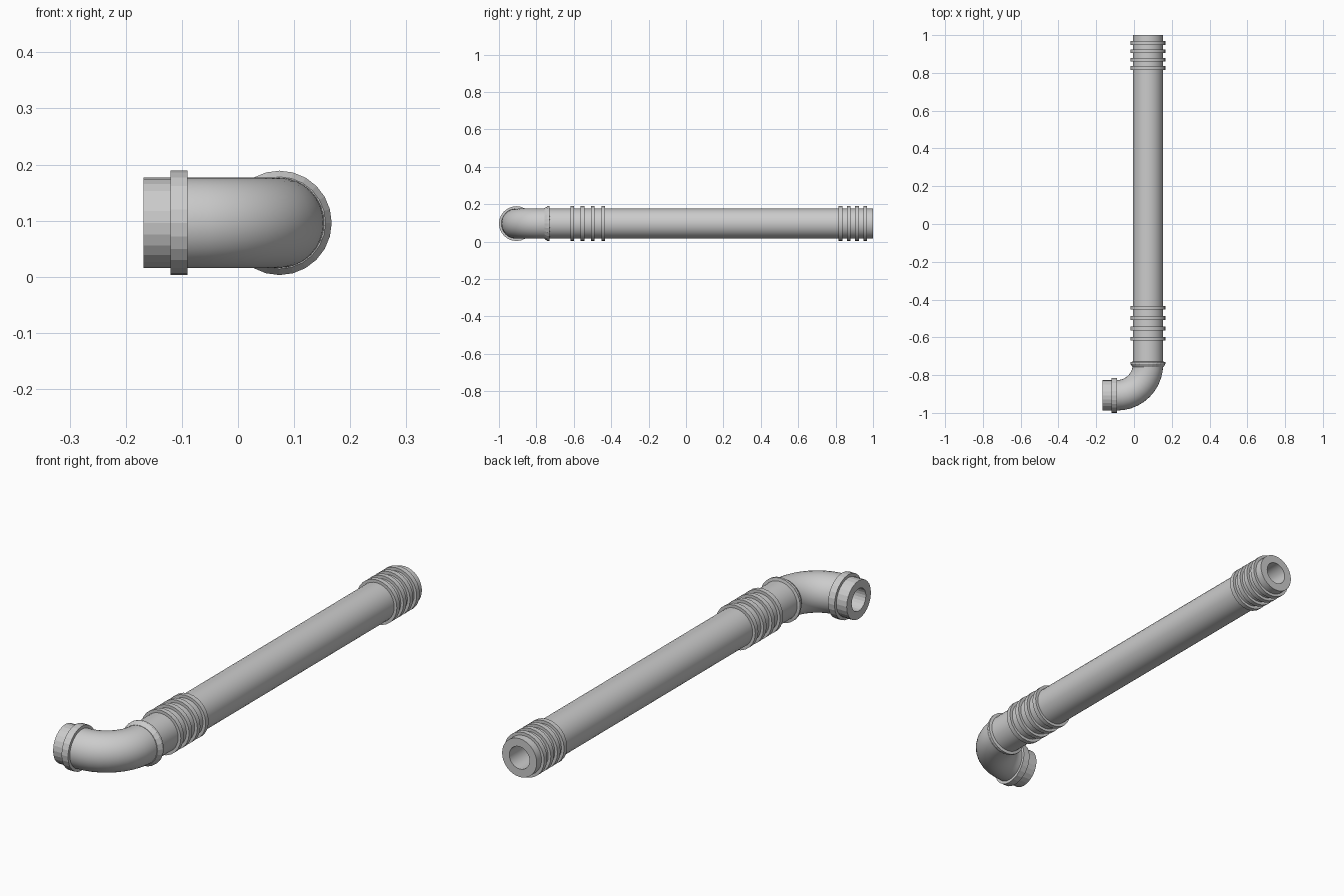
import bpy, bmesh
from math import sin, cos, pi, radians

if "Cube" in bpy.data.objects:
    bpy.data.objects.remove(bpy.data.objects["Cube"])

PX, EY, Z = 0.074, -0.907, 0.096      # main pipe x, outlet y, axis height
BEND = 0.164                          # elbow centreline radius
CX, CY = PX - BEND, EY + BEND         # elbow centre
R, HOLE, RIB = 0.0805, 0.047, 0.093


def sweep(name, stations, sides=24, smooth=True):
    """Closed loop of circular sections: (x, y, turn angle, radius)."""
    bm = bmesh.new()
    rings = []
    for x, y, a, r in stations:
        rings.append([bm.verts.new((x + r * cos(t) * cos(a),
                                    y + r * cos(t) * sin(a),
                                    Z + r * sin(t)))
                      for t in (2 * pi * i / sides for i in range(sides))])
    for k, ring in enumerate(rings):
        nxt = rings[(k + 1) % len(rings)]
        for i in range(sides):
            j = (i + 1) % sides
            bm.faces.new((ring[i], ring[j], nxt[j], nxt[i]))
    bmesh.ops.recalc_face_normals(bm, faces=bm.faces)
    mesh = bpy.data.meshes.new(name)
    bm.to_mesh(mesh)
    bm.free()
    ob = bpy.data.objects.new(name, mesh)
    bpy.context.collection.objects.link(ob)
    if smooth:
        bpy.ops.object.select_all(action='DESELECT')
        bpy.context.view_layer.objects.active = ob
        ob.select_set(True)
        bpy.ops.object.shade_smooth_by_angle(angle=radians(35))
    return ob


def along_y(name, profile, **kw):
    return sweep(name, [(PX, y, 0, r) for y, r in profile], **kw)


def along_x(name, profile, **kw):
    return sweep(name, [(x, EY, -pi / 2, r) for x, r in profile], **kw)


def band(a, b, outer, inner):
    return [(a, inner), (a, outer), (b, outer), (b, inner)]


# long straight pipe
along_y("main_pipe", band(CY, 1.0, R, HOLE), sides=32)

# quarter-turn elbow, outer wall forward and bore back
angles = [-pi / 2 + pi / 2 * i / 10 for i in range(11)]
path = [(CX + BEND * cos(a), CY + BEND * sin(a), a) for a in angles]
sweep("elbow", [p + (R,) for p in path] + [p + (HOLE,) for p in reversed(path)], sides=32)

# flared collar where the elbow meets the pipe
along_y("elbow_collar", [(-0.757, 0.078), (-0.757, 0.082), (-0.740, RIB),
                         (-0.731, RIB), (-0.728, 0.078)], smooth=False)

# short outlet and its flange
along_x("outlet", band(-0.168, CX, R, HOLE), smooth=False)
along_x("outlet_flange", band(-0.120, CX, RIB, 0.078), smooth=False)

# ribs in two groups of four
for group, start, step in (("elbow_end", -0.608, 0.055), ("far_end", 0.826, 0.044)):
    for i in range(4):
        y = start + i * step
        along_y(f"rib_{group}_{i + 1}", band(y - 0.01, y + 0.01, RIB, 0.078))
